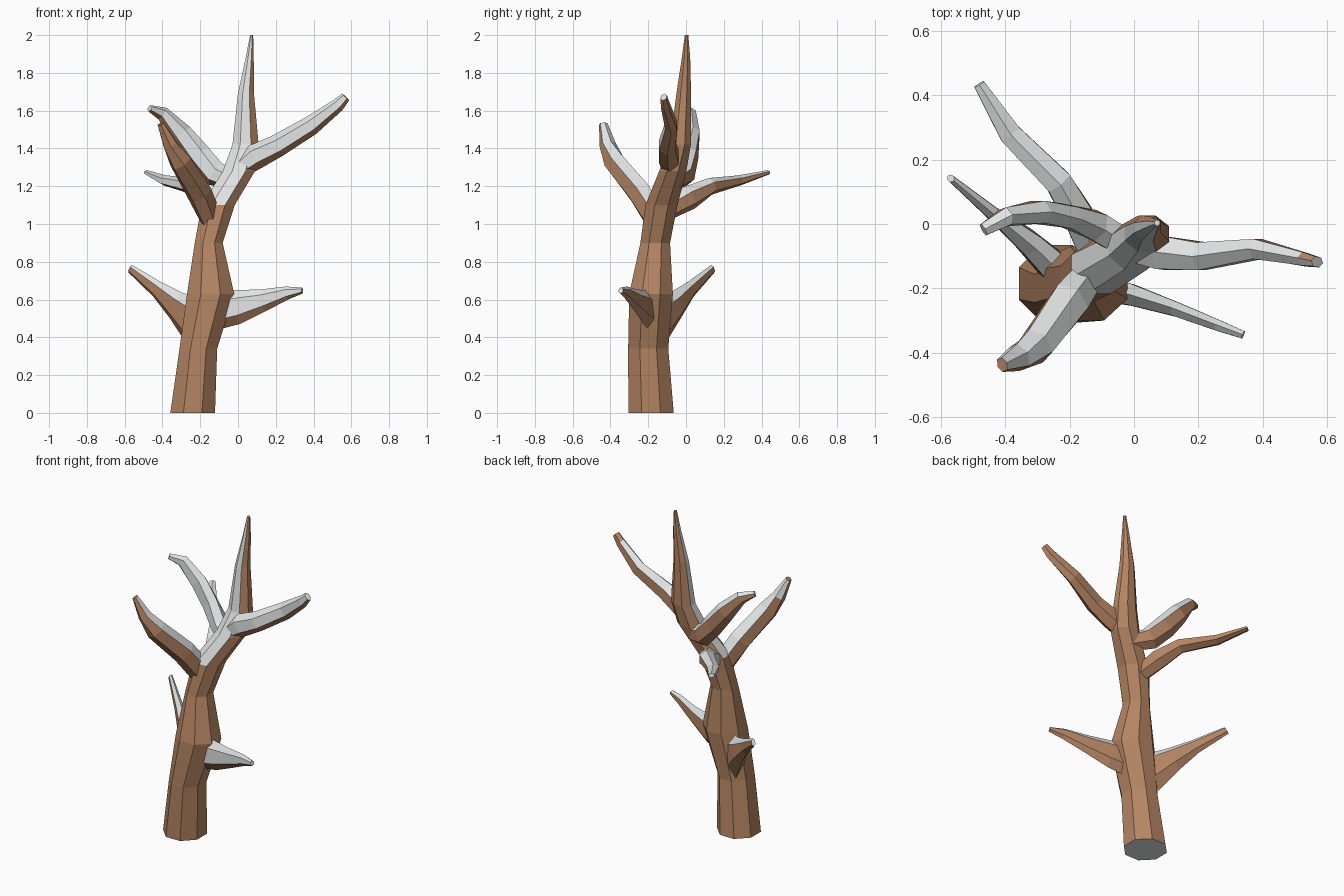
import bpy, bmesh, math
from mathutils import Vector


def material(name, rgb):
    m = bpy.data.materials.new(name)
    m.diffuse_color = (*rgb, 1)
    return m


BARK = material("brown bark", (0.46, 0.235, 0.125))
SNOW = material("pale snow", (0.76, 0.78, 0.78))


def limb(name, rings, sides, snow_dir, limit, upright=False, snow_from=0.0, snow_tip=True):
    """Faceted tube through rings of (x, y, z, half width, half height)."""
    bm = bmesh.new()
    pts = [Vector(r[:3]) for r in rings]
    loops = []
    for i, (p, r) in enumerate(zip(pts, rings)):
        if upright:
            side, up = Vector((1, 0, 0)), Vector((0, 1, 0))
        else:
            t = (pts[min(i + 1, len(pts) - 1)] - pts[max(i - 1, 0)]).normalized()
            side = t.cross(Vector((0, 0, 1))).normalized()
            up = side.cross(t)
        loop = []
        for k in range(sides):
            a = 2 * math.pi * (k + 0.5) / sides
            loop.append(bm.verts.new(p + side * r[3] * math.cos(a) + up * r[4] * math.sin(a)))
        loops.append(loop)
    for a, b in zip(loops, loops[1:]):
        for k in range(sides):
            n = (k + 1) % sides
            bm.faces.new((a[k], a[n], b[n], b[k]))
    root, tip = bm.faces.new(loops[0]), bm.faces.new(loops[-1])
    bmesh.ops.recalc_face_normals(bm, faces=bm.faces)
    bm.normal_update()
    # snow lies on faces turned towards snow_dir, on cut tips and under the trunk
    wind = Vector(snow_dir).normalized()
    for f in bm.faces:
        if f == root:
            snowy = upright
        elif f == tip:
            snowy = snow_tip
        else:
            snowy = f.calc_center_median().z > snow_from and f.normal.dot(wind) > limit
        f.material_index = int(snowy)
    me = bpy.data.meshes.new(name)
    bm.to_mesh(me)
    bm.free()
    me.materials.append(BARK)
    me.materials.append(SNOW)
    ob = bpy.data.objects.new(name, me)
    bpy.context.collection.objects.link(ob)
    return ob


# trunk running up into the pointed leader
limb("trunk", [
    (-0.24, -0.185, 0.0, 0.128, 0.13),
    (-0.21, -0.20, 0.34, 0.108, 0.115),
    (-0.145, -0.185, 0.63, 0.135, 0.125),
    (-0.155, -0.163, 0.90, 0.08, 0.085),
    (-0.105, -0.13, 1.10, 0.095, 0.092),
    (0.005, -0.07, 1.28, 0.092, 0.078),
    (0.04, -0.03, 1.42, 0.075, 0.06),
    (0.042, -0.012, 1.69, 0.046, 0.042),
    (0.062, 0.0, 1.88, 0.023, 0.024),
    (0.072, 0.003, 2.0, 0.009, 0.01)], 8, (-0.3, -0.3, 0.9), 0.2,
    upright=True, snow_from=1.0)

# upper branches
limb("upper_right_branch", [
    (0.0, -0.075, 1.285, 0.05, 0.05),
    (0.09, -0.09, 1.355, 0.06, 0.068),
    (0.21, -0.10, 1.415, 0.05, 0.06),
    (0.385, -0.078, 1.52, 0.036, 0.052),
    (0.53, -0.11, 1.63, 0.024, 0.036),
    (0.57, -0.118, 1.672, 0.018, 0.026)], 6, (-0.2, -0.5, 0.8), 0.2)
limb("upper_left_branch", [
    (-0.01, -0.07, 1.22, 0.05, 0.05),
    (-0.12, -0.005, 1.265, 0.052, 0.068),
    (-0.21, 0.025, 1.365, 0.04, 0.068),
    (-0.30, 0.037, 1.475, 0.04, 0.06),
    (-0.40, 0.022, 1.585, 0.032, 0.038),
    (-0.468, -0.018, 1.612, 0.022, 0.018)], 6, (0.2, -0.35, 0.9), 0.2)
limb("front_left_branch", [
    (-0.13, -0.145, 1.0, 0.05, 0.07),
    (-0.205, -0.245, 1.165, 0.068, 0.07),
    (-0.305, -0.38, 1.33, 0.058, 0.062),
    (-0.36, -0.415, 1.42, 0.045, 0.04),
    (-0.41, -0.438, 1.53, 0.024, 0.018)], 6, (0.2, 0.2, 0.9), 0.15, snow_tip=False)
limb("back_left_branch", [
    (-0.115, -0.12, 1.06, 0.05, 0.05),
    (-0.17, 0.02, 1.14, 0.055, 0.065),
    (-0.235, 0.13, 1.20, 0.048, 0.045),
    (-0.385, 0.28, 1.23, 0.04, 0.028),
    (-0.482, 0.435, 1.273, 0.02, 0.012)], 6, (-0.3, -0.3, 0.9), 0.2)

# lower branches, deep where they leave the trunk
limb("lower_left_branch", [
    (-0.21, -0.17, 0.47, 0.06, 0.14),
    (-0.33, -0.055, 0.57, 0.042, 0.08),
    (-0.43, 0.025, 0.655, 0.025, 0.046),
    (-0.57, 0.142, 0.763, 0.012, 0.024)], 6, (0.1, 0.1, 0.9), 0.5)
limb("lower_right_branch", [
    (-0.12, -0.195, 0.54, 0.05, 0.10),
    (-0.01, -0.22, 0.56, 0.038, 0.092),
    (0.13, -0.265, 0.595, 0.026, 0.06),
    (0.26, -0.315, 0.635, 0.02, 0.035),
    (0.34, -0.345, 0.648, 0.014, 0.016)], 6, (-0.2, -0.3, 0.9), 0.25)
